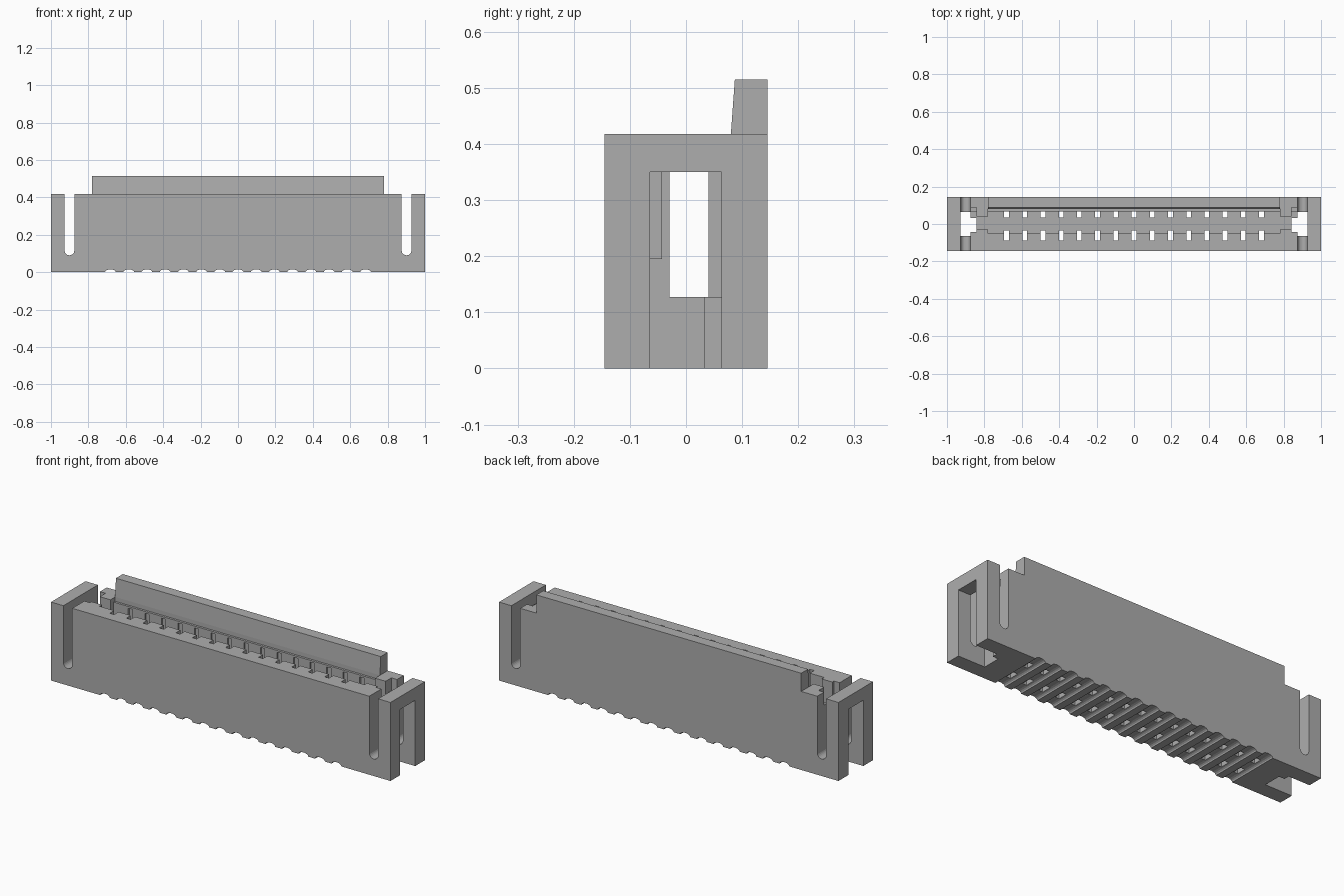
import bpy, math

if "Cube" in bpy.data.objects:
    bpy.data.objects.remove(bpy.data.objects["Cube"])

PITCH = 0.0974
XS = [(i - 7) * PITCH for i in range(15)]

plastic = bpy.data.materials.new("light_grey_plastic")
plastic.diffuse_color = (0.42, 0.42, 0.42, 1)
plastic.use_nodes = True
plastic.node_tree.nodes["Principled BSDF"].inputs["Base Color"].default_value = plastic.diffuse_color


def prism(points, y0, y1):
    """Verts and faces of an x-z outline extruded along y."""
    n = len(points)
    verts = [(x, y0, z) for x, z in points] + [(x, y1, z) for x, z in points]
    faces = [tuple(range(n)), tuple(range(2 * n - 1, n - 1, -1))]
    faces += [(i, i + n, (i + 1) % n + n, (i + 1) % n) for i in range(n)]
    return verts, faces


def box(x0, x1, y0, y1, z0, z1):
    return prism([(x0, z0), (x1, z0), (x1, z1), (x0, z1)], y0, y1)


def make(name, parts):
    """One mesh object from several separate solids."""
    verts, faces = [], []
    for v, f in parts:
        k = len(verts)
        verts += v
        faces += [tuple(i + k for i in p) for p in f]
    mesh = bpy.data.meshes.new(name)
    mesh.from_pydata(verts, [], faces)
    mesh.materials.append(plastic)
    ob = bpy.data.objects.new(name, mesh)
    bpy.context.collection.objects.link(ob)
    return ob


def cut(target, parts):
    cutter = make("cutter", parts)
    cutter.hide_render = True
    mod = target.modifiers.new("cut", 'BOOLEAN')
    mod.operation = 'DIFFERENCE'
    mod.solver = 'EXACT'
    mod.object = cutter
    bpy.context.view_layer.objects.active = target
    bpy.ops.object.modifier_apply(modifier=mod.name)
    bpy.data.objects.remove(cutter)


def both_ends(x0, x1, *rest):
    return [box(x0, x1, *rest), box(-x1, -x0, *rest)]


housing = make("housing", [box(-1, 1, -0.145, 0.145, 0, 0.418)])

# long mating cavity, its upper ledge, and the narrow passages at both ends
cut(housing, [box(-0.78, 0.78, -0.05, 0.068, 0.127, 0.5)])
cut(housing, [box(-0.78, 0.78, -0.045, 0.08, 0.395, 0.5)])
cut(housing, [box(-0.86, 0.86, -0.029, 0.04, 0.127, 0.5)])

# arched openings through the end caps
cut(housing, both_ends(0.875, 1.1, -0.064, 0.063, -0.1, 0.35))

# keyed notches in the ends of the core
cut(housing, both_ends(0.842, 0.88, -0.064, 0.033, -0.1, 0.195))
cut(housing, both_ends(0.842, 0.88, -0.043, 0.063, 0.127, 0.35))
cut(housing, both_ends(0.842, 0.88, -0.043, 0.088, 0.35, 0.5))

# round-bottomed gaps between the core and the end caps
gaps = []
for s in (-1, 1):
    arc = [(s * 0.901 - 0.026 * math.cos(math.pi * i / 12),
            0.116 - 0.026 * math.sin(math.pi * i / 12)) for i in range(13)]
    gaps.append(prism(arc + [(arc[-1][0], 0.6), (arc[0][0], 0.6)], -0.3, 0.3))
cut(housing, gaps)

# two rows of contact slots
slots = []
for x in XS:
    slots.append(box(x - 0.0125, x + 0.0125, -0.087, -0.036, -0.1, 0.5))
    slots.append(box(x - 0.0125, x + 0.0125, 0.035, 0.077, -0.1, 0.385))
cut(housing, slots)

# shallow rounded grooves across the underside
cut(housing, [prism([(x + 0.029 * math.cos(math.pi * i / 8),
                      0.015 * math.sin(math.pi * i / 8)) for i in range(9)]
                    + [(x - 0.029, -0.05), (x + 0.029, -0.05)], -0.3, 0.3) for x in XS])

# raised guide wall along the back, with a slightly sloped front
verts, faces = box(-0.78, 0.78, 0.08, 0.145, 0.418, 0.515)
verts = [(x, 0.087 if y < 0.1 and z > 0.5 else y, z) for x, y, z in verts]
guide_wall = make("guide_wall", [(verts, faces)])
